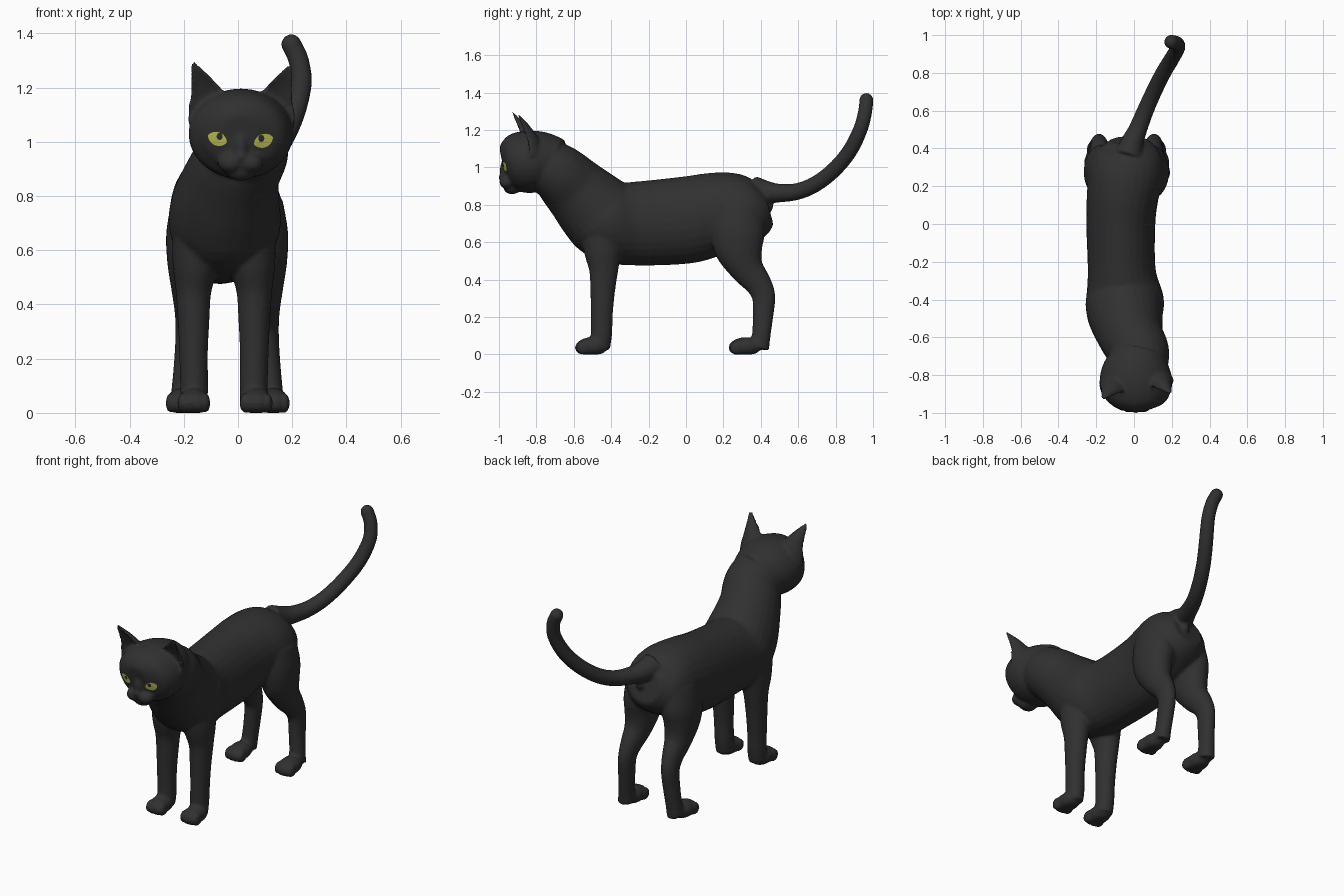
import bpy, bmesh, math
from mathutils import Vector, Matrix
from mathutils.bvhtree import BVHTree


def material(name, rgb):
    m = bpy.data.materials.new(name)
    m.diffuse_color = (*rgb, 1)
    return m


fur = material("black fur", (0.03, 0.03, 0.03))
yellow = material("eye yellow", (0.55, 0.56, 0.09))

bm = bmesh.new()


def spline(stations, steps=5):
    """Smoothly interpolate stations of (x, y, z, half width, half depth)."""
    p = [stations[0]] + list(stations) + [stations[-1]]
    out = []
    for i in range(1, len(p) - 2):
        for s in range(steps):
            t = s / steps
            out.append([0.5 * (2 * b + (c - a) * t + (2 * a - 5 * b + 4 * c - d) * t * t
                               + (3 * b - a - 3 * c + d) * t ** 3)
                        for a, b, c, d in zip(*p[i - 1:i + 3])])
    return out + [list(stations[-1])]


def loft(stations, scoop=1.0, n=28):
    """Closed tube of elliptical rings; scoop < 0 hollows its front side."""
    pts = spline(stations)
    rings = []
    for i, (x, y, z, a, b) in enumerate(pts):
        lo, hi = pts[max(i - 1, 0)], pts[min(i + 1, len(pts) - 1)]
        t = (Vector(hi[:3]) - Vector(lo[:3])).normalized()
        side = Vector((1, 0, 0))
        side = (side - t * side.dot(t)).normalized()
        up = t.cross(side)
        ring = []
        for k in range(n):
            ang = 2 * math.pi * k / n
            v = math.sin(ang)
            v = v * scoop if v < 0 else v
            ring.append(bm.verts.new(Vector((x, y, z)) + side * a * math.cos(ang) + up * b * v))
        rings.append(ring)
    for r, q in zip(rings, rings[1:]):
        for k in range(n):
            bm.faces.new((r[k], r[(k + 1) % n], q[(k + 1) % n], q[k]))
    bm.faces.new(rings[0][::-1])
    bm.faces.new(rings[-1])


def ball(center, radii):
    m = Matrix.Translation(center) @ Matrix.Diagonal((*radii, 1))
    res = bmesh.ops.create_uvsphere(bm, u_segments=24, v_segments=16, radius=1, matrix=m)
    for v in res["verts"]:
        v.co.z = max(v.co.z, 0)


# torso, chest and neck
loft([(-0.03, 0.44, 0.79, 0.10, 0.10),
      (-0.03, 0.38, 0.775, 0.17, 0.16),
      (-0.04, 0.28, 0.765, 0.20, 0.205),
      (-0.06, 0.15, 0.75, 0.19, 0.222),
      (-0.07, 0.0, 0.718, 0.183, 0.233),
      (-0.065, -0.25, 0.70, 0.18, 0.225),
      (-0.05, -0.40, 0.705, 0.207, 0.215),
      (-0.045, -0.48, 0.77, 0.20, 0.21),
      (-0.015, -0.595, 0.885, 0.172, 0.178),
      (0.03, -0.685, 0.97, 0.158, 0.158),
      (0.03, -0.78, 1.02, 0.14, 0.14)])

# head
loft([(0.04, -0.67, 1.02, 0.13, 0.13),
      (0.02, -0.76, 1.03, 0.18, 0.158),
      (0.01, -0.84, 1.03, 0.193, 0.167),
      (0.008, -0.91, 1.03, 0.176, 0.155),
      (0.006, -0.955, 1.025, 0.132, 0.125),
      (0.006, -0.98, 1.02, 0.065, 0.08)])

# muzzle, chin, nose and bridge
for s in (-1, 1):
    ball((0.01 + s * 0.036, -0.955, 0.922), (0.048, 0.044, 0.038))
ball((0.01, -0.93, 0.887), (0.055, 0.045, 0.031))
ball((0.01, -0.983, 0.945), (0.022, 0.02, 0.017))
ball((0.01, -0.96, 0.985), (0.03, 0.036, 0.06))

# ears
for s, dy, dz in ((-1, 0, 0), (1, 0.03, -0.012)):
    loft([(0.013 + s * x, y + dy, z + dz, a, b) for x, y, z, a, b in (
        (0.115, -0.87, 1.08, 0.085, 0.075),
        (0.125, -0.885, 1.15, 0.072, 0.068),
        (0.143, -0.90, 1.205, 0.048, 0.048),
        (0.164, -0.92, 1.255, 0.026, 0.028),
        (0.183, -0.932, 1.292, 0.010, 0.013))], scoop=-0.3)


def paw(x, y):
    ball((x, y, 0.042), (0.058, 0.085, 0.05))
    for k in (-1.5, -0.5, 0.5, 1.5):
        ball((x + k * 0.028, y - 0.058 + abs(k) * 0.008, 0.036), (0.019, 0.038, 0.038))


for s in (-1, 1):
    # front legs
    loft([(-0.052 + s * d, y, z, a, b) for d, y, z, a, b in (
        (0.095, -0.45, 0.70, 0.095, 0.12),
        (0.105, -0.445, 0.55, 0.085, 0.10),
        (0.112, -0.44, 0.45, 0.066, 0.078),
        (0.112, -0.445, 0.35, 0.059, 0.067),
        (0.112, -0.45, 0.22, 0.053, 0.059),
        (0.110, -0.452, 0.11, 0.052, 0.057),
        (0.110, -0.46, 0.03, 0.05, 0.053))])
    paw(-0.048 + s * 0.115, -0.503)
    # hind legs
    loft([(-0.04 + s * d, y, z, a, b) for d, y, z, a, b in (
        (0.115, 0.27, 0.78, 0.09, 0.13),
        (0.125, 0.275, 0.66, 0.10, 0.145),
        (0.132, 0.285, 0.56, 0.09, 0.13),
        (0.135, 0.325, 0.46, 0.072, 0.092),
        (0.14, 0.385, 0.38, 0.055, 0.072),
        (0.145, 0.415, 0.31, 0.046, 0.063),
        (0.15, 0.413, 0.22, 0.044, 0.056),
        (0.16, 0.402, 0.10, 0.044, 0.05),
        (0.165, 0.39, 0.03, 0.047, 0.055))])
    paw(-0.038 + s * 0.168, 0.318)

# tail, with rounded tip and the small bump beneath its root
loft([(-0.03, 0.36, 0.88, 0.075, 0.075),
      (-0.01, 0.43, 0.868, 0.06, 0.06),
      (0.02, 0.50, 0.862, 0.05, 0.05),
      (0.06, 0.60, 0.872, 0.045, 0.045),
      (0.105, 0.70, 0.915, 0.043, 0.043),
      (0.155, 0.80, 0.995, 0.042, 0.042),
      (0.203, 0.88, 1.095, 0.041, 0.041),
      (0.233, 0.935, 1.21, 0.039, 0.039),
      (0.224, 0.958, 1.30, 0.038, 0.038),
      (0.197, 0.964, 1.358, 0.037, 0.037)])
ball((0.197, 0.964, 1.36), (0.038, 0.038, 0.038))
ball((-0.005, 0.445, 0.79), (0.026, 0.022, 0.026))

# fuse all the parts into one soft skin
bmesh.ops.recalc_face_normals(bm, faces=bm.faces[:])
mesh = bpy.data.meshes.new("cat_body")
bm.to_mesh(mesh)
bm.free()
body = bpy.data.objects.new("cat_body", mesh)
bpy.context.collection.objects.link(body)
mesh.materials.append(fur)
remesh = body.modifiers.new("fuse", 'REMESH')
remesh.mode = 'VOXEL'
remesh.voxel_size = 0.009
remesh.use_smooth_shade = True
soften = body.modifiers.new("soften", 'SMOOTH')
soften.factor = 0.5
soften.iterations = 6

bpy.context.view_layer.update()
skin = BVHTree.FromObject(body, bpy.context.evaluated_depsgraph_get())


def plate(name, mat, cx, cz, w, h, tilt, lift, point):
    """Thin almond or oval plate laid onto the face."""
    pb = bmesh.new()
    n, rings = 28, 5
    grid = []
    for r in range(rings + 1):
        row = []
        for k in range(n):
            a = 2 * math.pi * k / n
            f = max(r / rings, 0.02)
            u = w * f * math.cos(a)
            v = h * f * math.sin(a) * abs(math.sin(a)) ** point
            x = cx + u * math.cos(tilt) - v * math.sin(tilt)
            z = cz + u * math.sin(tilt) + v * math.cos(tilt)
            hit = skin.ray_cast(Vector((x, -2, z)), Vector((0, 1, 0)))[0]
            row.append(pb.verts.new((x, (hit.y if hit else -0.95) - lift, z)))
        grid.append(row)
    for p, q in zip(grid, grid[1:]):
        for k in range(n):
            pb.faces.new((p[k], q[k], q[(k + 1) % n], p[(k + 1) % n]))
    pb.faces.new(grid[0])
    for f in pb.faces:
        f.smooth = True
        f.normal_update()
        if f.normal.y > 0:
            f.normal_flip()
    me = bpy.data.meshes.new(name)
    pb.to_mesh(me)
    pb.free()
    me.materials.append(mat)
    bpy.context.collection.objects.link(bpy.data.objects.new(name, me))


# eyes and pupils
for side, s, cx, cz in (("left", -1, -0.076, 1.011), ("right", 1, 0.094, 1.004)):
    plate(side + "_eye", yellow, cx, cz, 0.037, 0.025, s * 0.38, 0.003, 0.35)
    plate(side + "_pupil", fur, cx - s * 0.008, cz + 0.009, 0.011, 0.013, 0, 0.006, 0)
